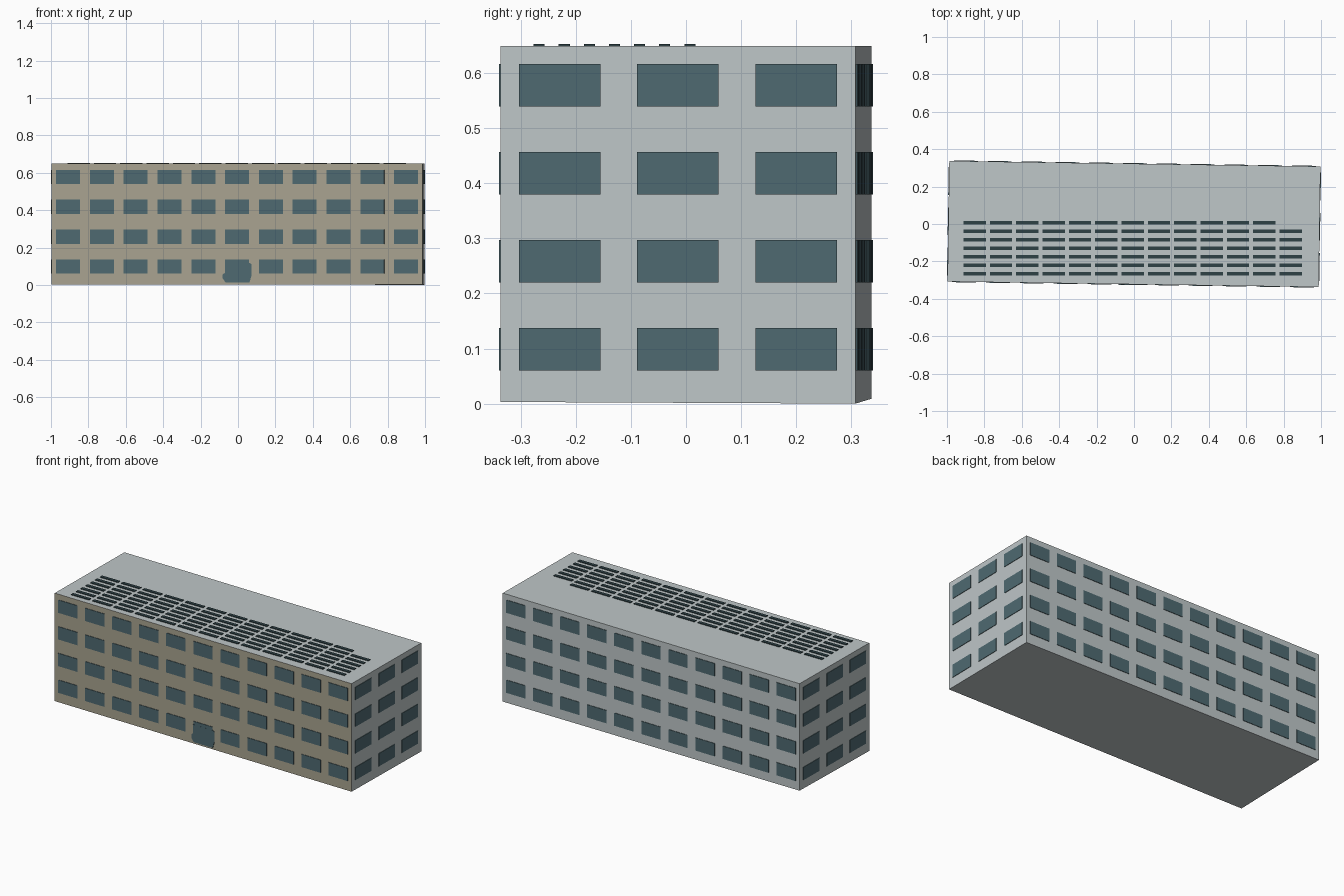
import bpy, bmesh, math
from mathutils import Matrix

if "Cube" in bpy.data.objects:
    bpy.data.objects.remove(bpy.data.objects["Cube"])

TURN = -0.0148            # the block sits slightly turned on its plot
HX, HY, TOP = 0.9925, 0.3225, 0.649
OUT = 0.003               # how far glazing stands proud of the walls


def material(name, rgb):
    m = bpy.data.materials.new(name)
    m.diffuse_color = (*rgb, 1)
    m.use_nodes = True
    m.node_tree.nodes["Principled BSDF"].inputs["Base Color"].default_value = m.diffuse_color
    return m


GREY = material("pale grey render", (0.52, 0.57, 0.58))
BEIGE = material("beige facade", (0.40, 0.37, 0.28))
GLASS = material("blue grey glass", (0.078, 0.143, 0.165))
PANEL = material("dark solar panel", (0.026, 0.052, 0.06))


def finish(name, bm, mats, turned=True):
    bmesh.ops.recalc_face_normals(bm, faces=bm.faces)
    mesh = bpy.data.meshes.new(name)
    bm.to_mesh(mesh)
    bm.free()
    for m in mats:
        mesh.materials.append(m)
    ob = bpy.data.objects.new(name, mesh)
    bpy.context.collection.objects.link(ob)
    if turned:
        ob.rotation_euler.z = TURN
    return ob


def add_box(bm, centre, size):
    bmesh.ops.create_cube(bm, size=1, matrix=Matrix.Translation(centre) @ Matrix.Diagonal((*size, 1)))


# Main block: beige front, grey elsewhere, base following the sloping ground
bm = bmesh.new()
add_box(bm, (0, 0, TOP / 2), (2 * HX, 2 * HY, TOP))
for v in bm.verts:
    if v.co.z < 0.1:
        if v.co.x < 0:
            v.co.z = 0.009 if v.co.y > 0 else 0.003
        else:
            v.co.z = 0.0 if v.co.y > 0 else 0.003
bm.normal_update()
for f in bm.faces:
    f.material_index = 1 if f.normal.y < -0.9 else 0
finish("main_block", bm, (GREY, BEIGE))

# Windows: four storeys on each wall, eleven bays long and three bays deep
DEEP = 0.006
ROWS = [0.099 + 0.1595 * r for r in range(4)]
for side, sign in (("front", -1), ("back", 1)):
    bm = bmesh.new()
    for z in ROWS:
        for c in range(-5, 6):
            add_box(bm, (c * 0.1807, sign * (HY + OUT - DEEP / 2), z), (0.128, DEEP, 0.077))
    finish(side + "_windows", bm, (GLASS,))
for side, sign in (("left", -1), ("right", 1)):
    bm = bmesh.new()
    for z in ROWS:
        for c in (-1, 0, 1):
            add_box(bm, (sign * (HX + OUT - DEEP / 2), c * 0.2148, z), (DEEP, 0.148, 0.077))
    finish(side + "_windows", bm, (GLASS,))

# Entrance: irregular glazed plate below the middle front window
outline = [(-0.062, 0.013), (0.066, 0.013), (0.077, 0.05), (0.077, 0.112), (0.066, 0.118),
           (-0.066, 0.118), (-0.066, 0.065), (-0.077, 0.055), (-0.077, 0.035)]
bm = bmesh.new()
face = bm.faces.new([bm.verts.new((x, -HY - OUT - 0.0005, z)) for x, z in outline])
solid = bmesh.ops.extrude_face_region(bm, geom=[face])
bmesh.ops.translate(bm, vec=(0, DEEP, 0), verts=[g for g in solid["geom"] if isinstance(g, bmesh.types.BMVert)])
finish("entrance", bm, (GLASS,))

# Solar panels: seven rows on the front part of the roof, the last one short
bm = bmesh.new()
for r in range(7):
    for c in range(12 if r == 0 else 13):
        add_box(bm, (-0.852 + 0.1408 * c, 0.007 - 0.0456 * r, TOP + 0.0015), (0.119, 0.02, 0.005))
finish("solar_panels", bm, (PANEL,), turned=False)
